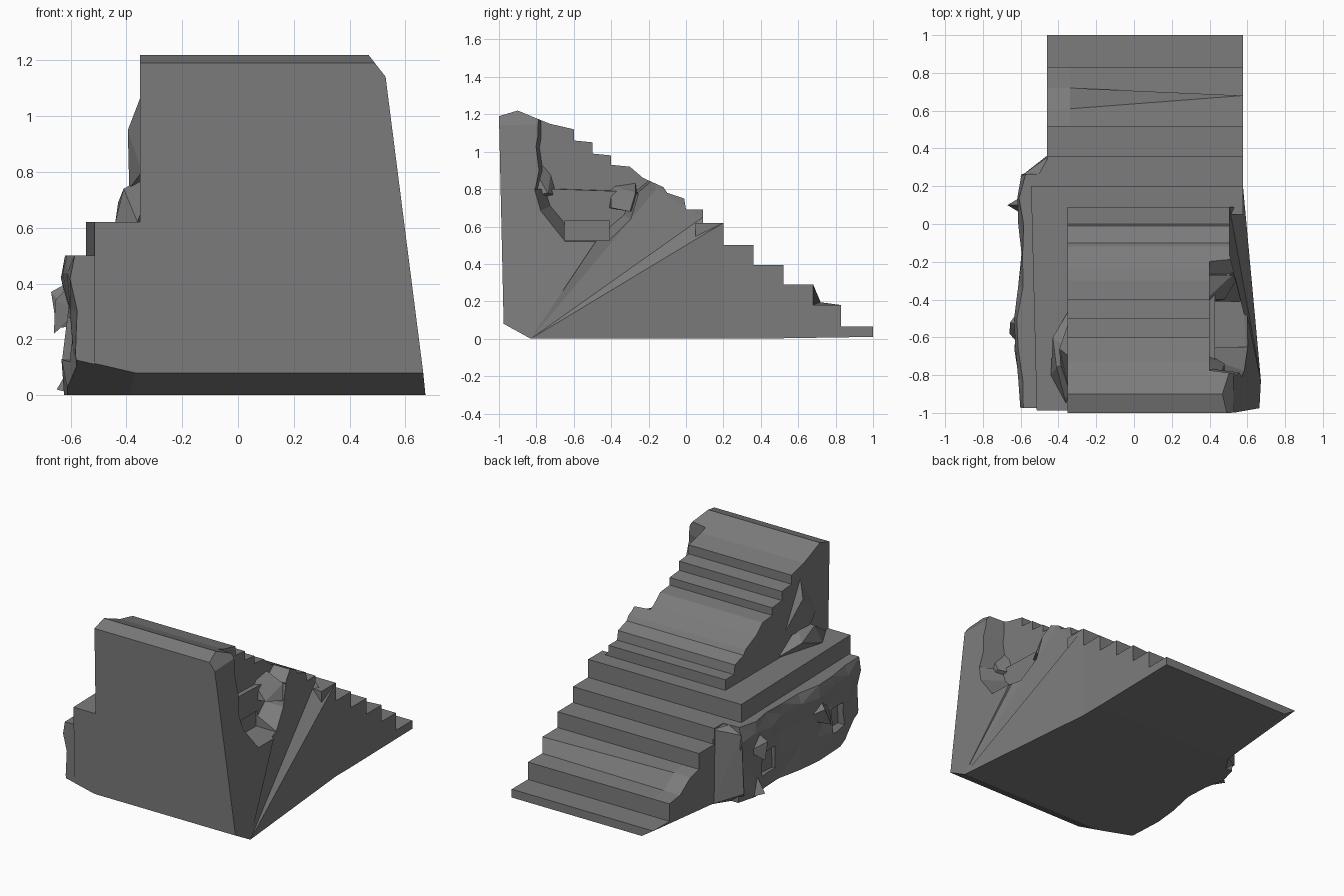
import bpy
import bmesh
import random
from mathutils import Vector

random.seed(4)
cube = bpy.data.objects.get("Cube")
if cube:
    bpy.data.objects.remove(cube)

stone = bpy.data.materials.new("grey stone")
stone.use_nodes = True
stone.diffuse_color = (0.2, 0.2, 0.2, 1)
bsdf = stone.node_tree.nodes["Principled BSDF"]
bsdf.inputs["Base Color"].default_value = (0.2, 0.2, 0.2, 1)
bsdf.inputs["Roughness"].default_value = 0.9


def finish(name, bm):
    bmesh.ops.recalc_face_normals(bm, faces=bm.faces)
    mesh = bpy.data.meshes.new(name)
    bm.to_mesh(mesh)
    bm.free()
    mesh.materials.append(stone)
    ob = bpy.data.objects.new(name, mesh)
    bpy.context.collection.objects.link(ob)
    return ob


def loft(rings):
    """Closed solid through rings of equal point count."""
    bm = bmesh.new()
    rows = [[bm.verts.new(p) for p in ring] for ring in rings]
    n = len(rows[0])
    for a, b in zip(rows, rows[1:]):
        for i in range(n):
            j = (i + 1) % n
            bm.faces.new((a[i], a[j], b[j], b[i]))
    bm.faces.new(rows[0])
    bm.faces.new(rows[-1][::-1])
    return bm


def section(profile, x):
    return [(x, y, z) for y, z in profile]


def prism(profile, x0, x1):
    return loft([section(profile, x0), section(profile, x1)])


def bowl(outer, x_in, x_out, center, scale):
    """Tapering prism that narrows towards x_in."""
    cy, cz = center
    inner = [(cy + (y - cy) * scale, cz + (z - cz) * scale) for y, z in outer]
    return loft([section(inner, x_in), section(outer, x_out)])


def hull(points):
    bm = bmesh.new()
    for p in points:
        bm.verts.new(p)
    result = bmesh.ops.convex_hull(bm, input=bm.verts)
    spare = {v for v in result["geom_interior"] if isinstance(v, bmesh.types.BMVert)}
    bmesh.ops.delete(bm, geom=list(spare), context="VERTS")
    return bm


def clip(bm, a, b, c, side=1):
    """Cut away everything on the +x (or -x) side of a plane and cap the cut."""
    a, b, c = Vector(a), Vector(b), Vector(c)
    no = (b - a).cross(c - a).normalized()
    if no.x * side < 0:
        no = -no
    bmesh.ops.bisect_plane(bm, geom=bm.verts[:] + bm.edges[:] + bm.faces[:],
                           plane_co=a, plane_no=no, clear_outer=True)
    bmesh.ops.holes_fill(bm, edges=[e for e in bm.edges if e.is_boundary])


def carve(ob, bm):
    cutter = finish("cutter", bm)
    cutter.hide_render = True
    mod = ob.modifiers.new("carve", "BOOLEAN")
    mod.operation = "DIFFERENCE"
    mod.solver = "EXACT"
    mod.object = cutter
    bpy.context.view_layer.objects.active = ob
    bpy.ops.object.modifier_apply(modifier=mod.name)
    bpy.data.objects.remove(cutter)


def steps(points):
    """Stair profile: each point is a tread's outer edge, risers are upright."""
    out = []
    for (y, z), nxt in zip(points, points[1:] + [None]):
        out.append((y, z))
        if nxt:
            out.append((nxt[0], z))
    return out


# Wide lower flight: one riser wears into a ramp at the right, and the foot is undercut
lower = steps([(1.0, .065), (.83, .18), (.68, .29), (.52, .395), (.36, .50), (.2, .62)])
lower = [(1.0, .01)] + lower + [(.05, .62), (.05, 0), (.35, 0)]
wear = {(.68, .18): (.72, .195), (.68, .29): (.61, .27)}
worn = [wear.get(p, p) for p in lower]
bm = loft([section(worn, -.46), section(worn, -.34), section(lower, .577)])
clip(bm, (-.36, 1, 0), (-.46, 1, .065), (-.46, .3, 0), side=-1)
finish("lower_steps", bm)

# Main body with the upper flight and leaning outer side
upper = [(.2, .62), (.09, .62), (.09, .69), (0, .69), (-.01, .75), (-.1, .78), (-.12, .81),
         (-.23, .86), (-.3, .92), (-.4, .93), (-.4, .98), (-.5, .99), (-.5, 1.05),
         (-.6, 1.06), (-.6, 1.12), (-.73, 1.15), (-.9, 1.22), (-1.0, 1.19)]
bm = prism([(.2, 0)] + upper + [(-.975, .08), (-.83, 0)], -.352, .8)
foot, shoulder = (.672, -.83, 0), (.577, .2, .62)
clip(bm, foot, shoulder, (.577, .2, 0))
clip(bm, foot, shoulder, (.52, -.9, 1.2))
clip(bm, (.53, -.9, 1.14), (.53, -.7, 1.14), (.46, -.9, 1.23))
body = finish("main_body", bm)

# Long worn groove rising from the foot to the upper flight
carve(body, hull([foot, shoulder, (.505, .09, .65), (.505, -.16, .8), (.505, .09, 1),
                  (.505, -.16, 1), (.577, .2, 1), (.85, -.83, .01), (.85, .2, .64),
                  (.85, .2, 1), (.85, -.18, 1)]))

# Broken hollow in the outer side, with a ledge, a bowl and a small niche
breach = [(-.83, .79), (-.24, .77), (-.08, .9), (-.15, 1.3), (-.82, 1.3), (-.82, 1.1), (-.83, 1.04),
          (-.81, .9)]
pit = [(-.83, .8), (-.79, .68), (-.65, .515), (-.4, .51), (-.27, .62), (-.22, .77), (-.3, .9),
       (-.75, .9)]
carve(body, bowl(breach, .40, .75, (-.47, .9), .87))
carve(body, bowl(pit, .43, .62, (-.52, .8), .76))
carve(body, prism([(-.65, .525), (-.41, .525), (-.41, .63), (-.65, .63)], .42, .75))

# Fallen blocks inside the hollow
finish("hollow_front_block", hull([(.38, -.84, .76), (.48, -.82, .76), (.38, -.68, .76),
                                   (.48, -.74, .78), (.38, -.82, 1.0), (.45, -.82, .92),
                                   (.38, -.72, .9)]))
finish("hollow_back_block", hull([(.38, -.42, .7), (.54, -.3, .68), (.38, -.25, .7),
                                  (.52, -.27, .78), (.38, -.4, .82), (.38, -.27, .84),
                                  (.48, -.4, .7)]))

# Side terrace, narrowing to the front, its lower front corner broken off
broken_corner = ((-.39, -.83, 0), (-.62, -.74, 0), (-.6, -.97, .13))
bm = prism([(.2, 0), (.2, .62), (-.987, .62), (-.975, .08), (-.83, 0)], -.6, 0)
clip(bm, (-.545, .2, 0), (-.545, .2, .62), (-.515, -.98, 0), side=-1)
clip(bm, *broken_corner, side=-1)
finish("side_terrace", bm)

# Rough lower ledge along the terrace: uneven cross-sections lofted front to back
stations = [(.27, -.58), (.14, -.62), (0, -.595), (-.16, -.6), (-.34, -.62),
            (-.5, -.63), (-.66, -.635), (-.83, -.62), (-.97, -.595)]
rings = []
for y, x in stations:
    floor = 0 if y > -.84 else .08
    ring = [(-.4, y, floor)]
    for dx, z in ((.02, floor), (.015, .15), (.015, .3), (-.005, .42), (.02, .5)):
        jitter = random.uniform(-.016, .016)
        ring.append((x + dx + jitter, y + jitter * .5,
                     z if z in (floor, .5) else z + 1.5 * jitter))
    ring.append((-.4, y, .5))
    rings.append(ring)
bm = loft(rings)
bmesh.ops.triangulate(bm, faces=[f for f in bm.faces if len(f.verts) == 4])
clip(bm, *broken_corner, side=-1)
ledge = finish("rough_ledge", bm)
for y, z in ((-.03, .17), (-.72, .2)):
    carve(ledge, prism([(y - .08, z - .08), (y + .08, z - .07), (y + .07, z + .08),
                        (y - .07, z + .07)], -.8, -.555))

# Sloping buttress where the ledge meets the lower flight
finish("ledge_buttress", hull([(-.45, .37, 0), (-.45, .36, .49), (-.5, .27, .5), (-.59, .26, .45),
                               (-.6, .25, .06), (-.56, .2, 0), (-.45, .1, 0), (-.45, .1, .5)]))

# Loose rocks along the rough side
rocks = {
    "back_spur": [(-.57, .18, 0), (-.65, .1, .02), (-.57, .03, 0), (-.58, .1, .14)],
    "upper_spur": [(-.57, .16, .3), (-.67, .1, .37), (-.65, .1, .24), (-.57, .04, .25),
                   (-.58, .1, .42)],
    "front_spur": [(-.57, -.4, .3), (-.655, -.52, .34), (-.66, -.58, .22), (-.57, -.68, .3),
                   (-.58, -.55, .42)],
    # Jagged stone left on the upper wall
    "upper_wall_rubble": [(-.34, -.45, .62), (-.43, -.6, .69), (-.44, -.8, .62), (-.36, -.95, .62),
                          (-.3, -.7, .8), (-.41, -.76, .74)],
    "upper_wall_chip": [(-.34, -.5, .72), (-.395, -.66, .95), (-.39, -.74, .74),
                        (-.345, -.88, .8), (-.345, -.7, 1.08)],
}
for name, points in rocks.items():
    finish(name, hull(points))
